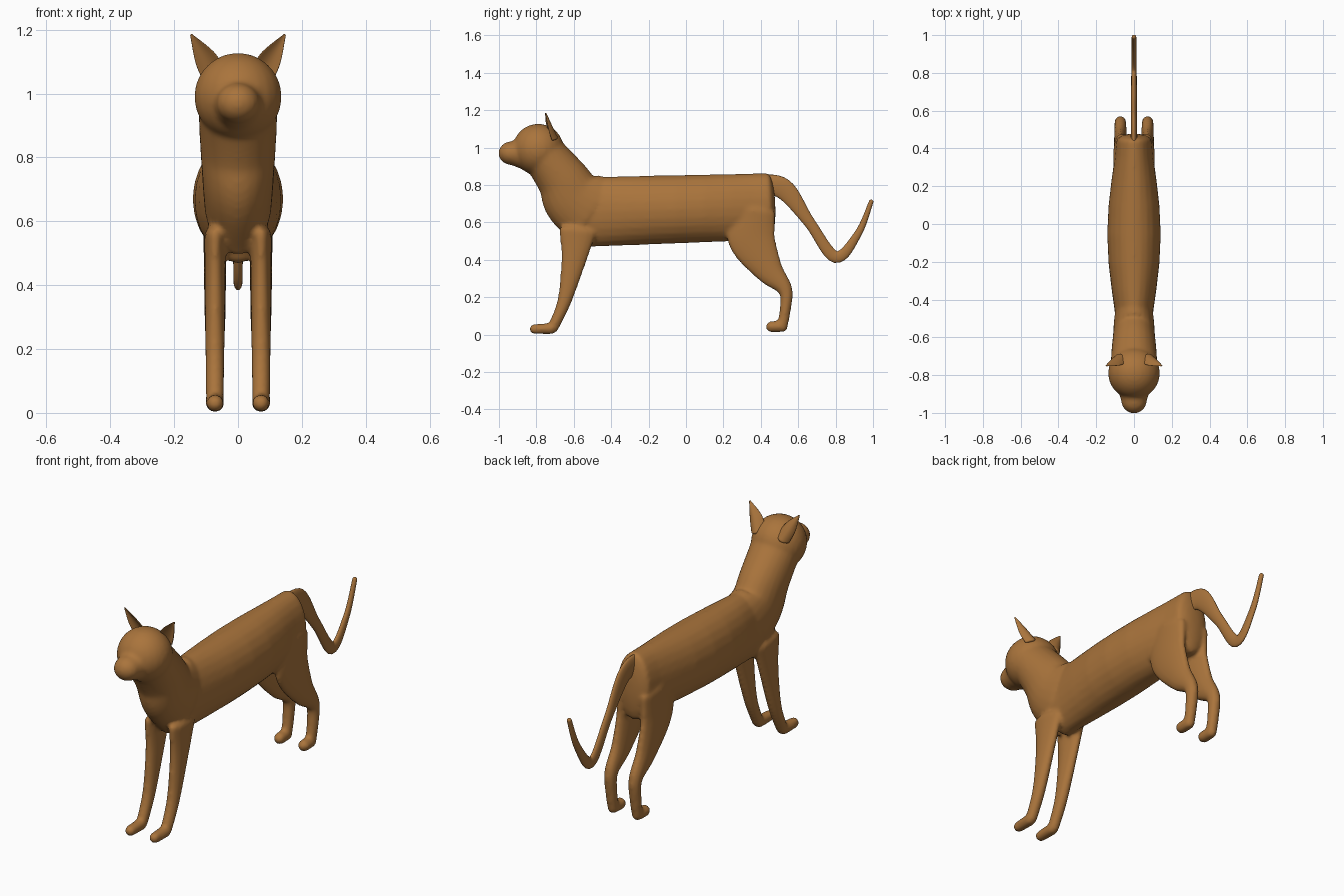
import bpy
import bmesh
import math
from mathutils import Vector

cube = bpy.data.objects.get("Cube")
if cube:
    bpy.data.objects.remove(cube)

fur = bpy.data.materials.new("tawny fur")
fur.use_nodes = True
fur.diffuse_color = (0.4, 0.175, 0.045, 1)
shader = fur.node_tree.nodes["Principled BSDF"]
shader.inputs["Base Color"].default_value = fur.diffuse_color
shader.inputs["Roughness"].default_value = 0.7

SIDES = 24
STEPS = 8
X_AXIS = Vector((1, 0, 0))
Y_AXIS = Vector((0, 1, 0))


def spline(points):
    """Smooth curve through the control points, radius included."""
    curve = []
    controls = [Vector(point) for point in points]
    controls = [controls[0]] + controls + [controls[-1]]
    for before, start, end, after in zip(controls, controls[1:], controls[2:], controls[3:]):
        leave, arrive = (end - before) / 2, (after - start) / 2
        for step in range(STEPS):
            t = step / STEPS
            ease = t * t * (3 - 2 * t)
            curve.append(start.lerp(end, ease)
                         + leave * t * (1 - t) ** 2
                         - arrive * t * t * (1 - t))
    return curve + [controls[-1]]


def tube(bm, points, widths, place, axis, bulge=0, cap=1, cup=0):
    """Elliptical tube with rounded ends along points of (across, up, radius)."""
    curve = spline(points)
    last = len(curve) - 1
    sections = []
    for i, point in enumerate(curve):
        tangent = (curve[min(i + 1, last)] - curve[max(i - 1, 0)]).to_2d().normalized()
        t = i / last
        width = widths[0] + (widths[1] - widths[0]) * t
        width += bulge * math.sin(math.pi * t) ** 2
        sections.append((point.to_2d(), tangent, point.z, width))

    def rounded_end(section, direction):
        centre, tangent, radius, width = section
        rings = []
        for step in range(1, STEPS):
            angle = math.pi / 2 * step / STEPS
            shrink = math.cos(angle)
            shift = tangent * direction * cap * width * math.sin(angle)
            rings.append((centre + shift, tangent, radius * shrink, width * shrink))
        return rings

    sections = (rounded_end(sections[0], -1)[::-1] + sections
                + rounded_end(sections[-1], 1))
    rings = []
    for centre, tangent, radius, width in sections:
        normal = Vector((-tangent.y, tangent.x))
        ring = []
        for side in range(SIDES):
            angle = math.tau * side / SIDES
            along = math.cos(angle)
            depth = width * math.sin(angle) - cup * radius * along ** 2
            ring.append(bm.verts.new(place(*(centre + normal * radius * along)) + axis * depth))
        rings.append(ring)
    for ring, following in zip(rings, rings[1:]):
        for side in range(SIDES):
            bm.faces.new((ring[side - 1], ring[side], following[side], following[side - 1]))
    bm.faces.new(rings[0])
    bm.faces.new(rings[-1])


def profile_tube(bm, points, widths, x=0, **options):
    """Tube whose path is drawn in profile, at a fixed distance from the middle."""
    tube(bm, points, widths, lambda y, z: Vector((x, y, z)), X_AXIS, **options)


def finish(bm, name):
    bmesh.ops.recalc_face_normals(bm, faces=bm.faces)
    for face in bm.faces:
        face.smooth = True
    mesh = bpy.data.meshes.new(name)
    bm.to_mesh(mesh)
    bm.free()
    mesh.materials.append(fur)
    part = bpy.data.objects.new(name, mesh)
    bpy.context.collection.objects.link(part)
    return part


body = bmesh.new()

# Trunk, widest at the belly
profile_tube(body, [(-0.55, 0.655, 0.187), (0.44, 0.685, 0.178)],
             (0.095, 0.095), bulge=0.047, cap=0.4)

# Neck and chest
profile_tube(body, [(-0.75, 0.95, 0.12), (-0.66, 0.83, 0.14),
                    (-0.6, 0.73, 0.17), (-0.5, 0.66, 0.2)],
             (0.125, 0.105), cap=0.2)

# Head and muzzle
skull = bmesh.ops.create_uvsphere(body, u_segments=SIDES, v_segments=SIDES, radius=0.137)
bmesh.ops.translate(body, verts=skull["verts"], vec=(0, -0.79, 0.99))
profile_tube(body, [(-0.84, 0.97, 0.1), (-0.935, 0.97, 0.063)], (0.09, 0.068))

# Legs and paws, one of each per side
for x in (-0.072, 0.072):
    profile_tube(body, [(-0.58, 0.55, 0.1), (-0.6, 0.4, 0.068),
                        (-0.65, 0.18, 0.038), (-0.71, 0.04, 0.03)],
                 (0.034, 0.028), x)
    profile_tube(body, [(-0.72, 0.032, 0.03), (-0.81, 0.03, 0.027)],
                 (0.03, 0.027), x)
    profile_tube(body, [(0.36, 0.66, 0.12), (0.35, 0.52, 0.13), (0.44, 0.35, 0.08),
                        (0.53, 0.24, 0.04), (0.53, 0.13, 0.03), (0.515, 0.05, 0.03)],
                 (0.038, 0.027), x)
    profile_tube(body, [(0.515, 0.043, 0.03), (0.457, 0.042, 0.03)],
                 (0.028, 0.03), x)

# Fuse the overlapping parts into one soft skin
skin = finish(body, "body_with_head_and_legs")
fuse = skin.modifiers.new("fuse", "REMESH")
fuse.mode = "VOXEL"
fuse.voxel_size = 0.01
fuse.use_smooth_shade = True
soften = skin.modifiers.new("soften", "SMOOTH")
soften.iterations = 7

# Tail, drooping and then curling up
tail = bmesh.new()
profile_tube(tail, [(0.38, 0.8, 0.05), (0.52, 0.78, 0.055), (0.66, 0.6, 0.03),
                    (0.8, 0.415, 0.032), (0.92, 0.54, 0.02), (0.99, 0.71, 0.012)],
             (0.018, 0.012))
finish(tail, "tail")

# Cupped ears that lean forward towards the tip
for name, side in (("left_ear", 1), ("right_ear", -1)):
    ear = bmesh.new()
    tube(ear, [(0.075, 1.06, 0.04), (0.105, 1.115, 0.033), (0.146, 1.183, 0.004)],
         (0.012, 0.003), lambda x, z: Vector((side * x, -0.7 - 0.4 * (z - 1.06), z)),
         Y_AXIS, cup=0.6)
    finish(ear, name)
